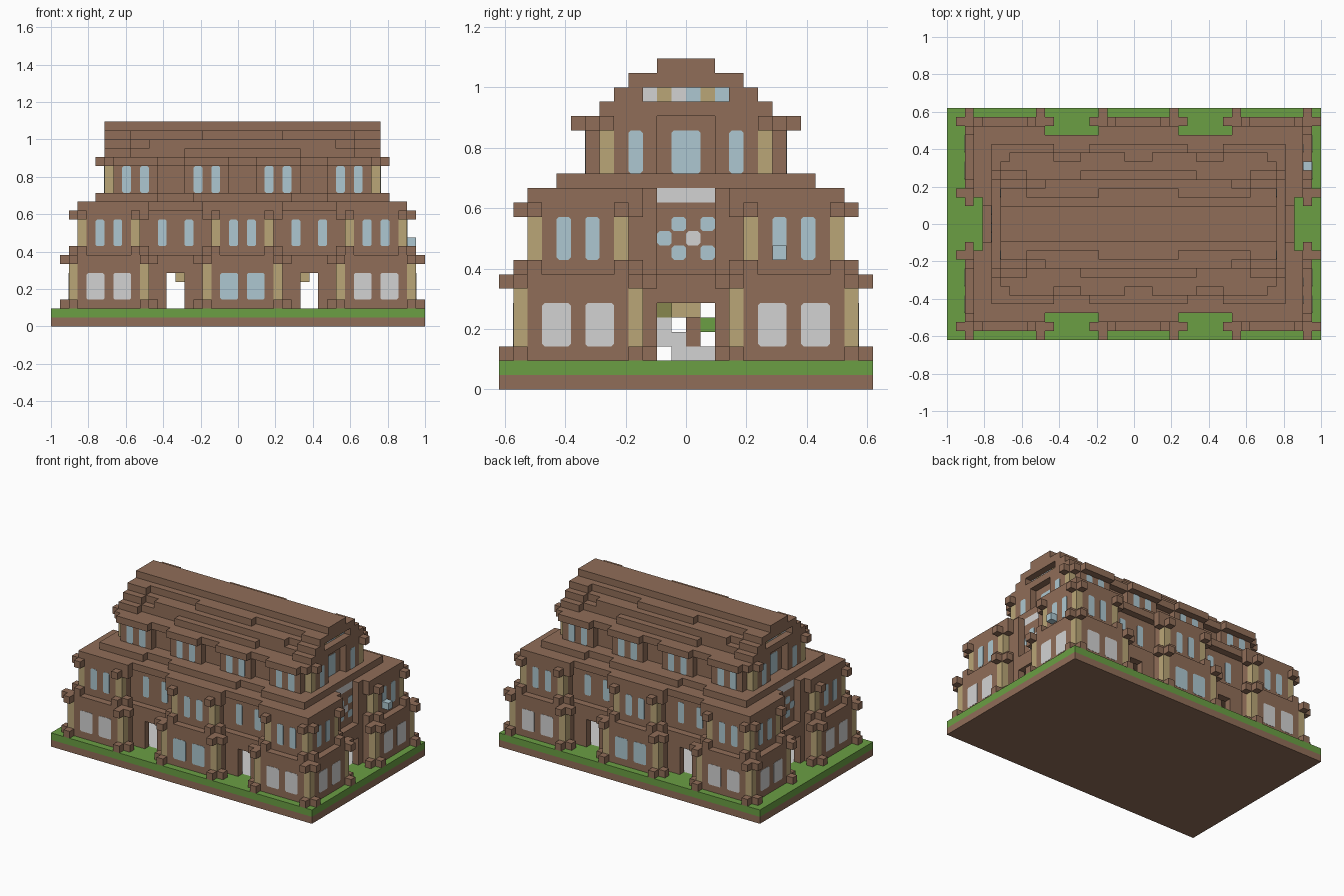
import bpy, bmesh
from mathutils import Vector

cube = bpy.data.objects.get("Cube")
if cube:
    bpy.data.objects.remove(cube)

U = 2 / 42                      # one building block
ORIGIN = Vector((21, 13, 0))
MX, MY = 43, 26                 # mirror sums for the house (block coordinates)


def material(name, rgb):
    m = bpy.data.materials.new(name)
    m.use_nodes = True
    m.diffuse_color = (*rgb, 1)
    m.node_tree.nodes["Principled BSDF"].inputs["Base Color"].default_value = (*rgb, 1)
    return m


MATS = {
    "brown": material("brown brick", (0.28, 0.155, 0.098)),
    "green": material("grass green", (0.145, 0.345, 0.057)),
    "tan": material("tan stone", (0.49, 0.38, 0.185)),
    "blue": material("pale blue glass", (0.42, 0.575, 0.635)),
    "grey": material("light grey glass", (0.65, 0.65, 0.65)),
    "olive": material("dark olive", (0.24, 0.24, 0.075)),
}
MAT_ORDER = list(MATS)
cells = {}                      # block position -> (part, colour)
plates = {}                     # part -> set of window plates


def mirrored(x0, x1, y0, y1):
    for a, b in ((x0, x1), (MX - x1, MX - x0)):
        for c, d in ((y0, y1), (MY - y1, MY - y0)):
            yield a, b, c, d


def single(part, mat, x0, x1, y0, y1, z0, z1):
    for x in range(x0, x1):
        for y in range(y0, y1):
            for z in range(z0, z1):
                if part:
                    cells[x, y, z] = (part, mat)
                else:
                    cells.pop((x, y, z), None)


def box(part, mat, x0, x1, y0, y1, z0, z1):
    for r in mirrored(x0, x1, y0, y1):
        single(part, mat, *r, z0, z1)


def carve(*dims):
    box(None, None, *dims)


def post(part, x, y, z0, z1, base=True):
    # tan shaft with cross-shaped foot and cap
    box(part, "tan", x, x + 1, y, y + 1, z0, z1)
    for z in ([z0] if base else []) + [z1 - 1]:
        box(part, "brown", x - 1, x + 2, y, y + 1, z, z + 1)
        box(part, "brown", x, x + 1, y - 1, y + 2, z, z + 1)


def window(part, mat, axis, plane, a0, a1, z0, z1):
    group = plates.setdefault(part, set())
    lim, other = (MY, MX) if axis == "y" else (MX, MY)
    for p, s in ((plane, -1), (lim - plane, 1)):
        for a, b in ((a0, a1), (other - a1, other - a0)):
            group.add((mat, axis, p, s, a, b, z0, z1))


# Ground
single("soil_base", "brown", 0, 42, 0, 26, 0, 1)
single("lawn", "green", 0, 42, 0, 26, 1, 2)
box("hall_floor", "grey", 5, 38, 4, 22, 1, 2)

# Ground floor: hollow body, corner wings, centre bay, doors
box("ground_floor", "brown", 4, 39, 3, 23, 2, 8)
box("ground_floor", "brown", 2, 11, 1, 10, 2, 8)
box("ground_floor", "brown", 17, 26, 1, 25, 2, 8)
carve(5, 38, 4, 22, 2, 7)
carve(13, 15, 0, 5, 2, 6)
carve(0, 6, 11, 15, 2, 6)
for x, y in ((2, 1), (10, 1), (17, 1), (2, 9)):
    post("ground_floor_posts", x, y, 2, 8)

# Furniture inside the hall
box("hall_lamps", "tan", 14, 15, 12, 14, 5, 6)
single("hall_furniture", "grey", 20, 21, 12, 15, 2, 3)
single("hall_furniture", "grey", 20, 21, 11, 13, 3, 4)
single("hall_furniture", "grey", 20, 21, 11, 12, 4, 5)
single("hall_furniture", "olive", 20, 21, 11, 12, 5, 6)
single("hall_furniture", "brown", 20, 21, 13, 14, 3, 5)
single("hall_furniture", "green", 20, 21, 14, 15, 4, 5)

# Middle floor with its stepped roof slabs
box("middle_floor", "brown", 4, 39, 4, 22, 8, 13)
box("middle_floor", "brown", 3, 10, 2, 9, 8, 13)
box("middle_floor", "brown", 18, 25, 2, 24, 8, 13)
box("middle_roof", "brown", 4, 39, 3, 23, 13, 14)
box("middle_roof", "brown", 3, 11, 2, 10, 13, 14)
box("middle_roof", "brown", 17, 26, 2, 24, 13, 14)
box("middle_roof", "brown", 5, 38, 5, 21, 14, 15)
box("middle_roof", "brown", 5, 12, 4, 22, 14, 15)
box("middle_roof", "brown", 16, 27, 4, 22, 14, 15)
carve(4, 5, 11, 15, 8, 14)
box("end_fanlights", "grey", 5, 6, 11, 15, 13, 14)
for x, y in ((3, 2), (9, 2), (18, 2), (3, 8)):
    post("middle_floor_posts", x, y, 8, 13)
single("side_box", "blue", 40, 41, 19, 20, 9, 10)

# Top floor with dormers and eaves
box("top_floor", "brown", 6, 37, 7, 19, 15, 19)
box("eaves", "brown", 6, 37, 6, 20, 18, 19)
for x in (7, 15):
    box("dormers", "brown", x, x + 5, 6, 20, 15, 18)
    box("eaves", "brown", x, x + 5, 5, 21, 18, 19)
post("top_floor_posts", 6, 7, 15, 19, base=False)
carve(6, 7, 11, 15, 15, 19)

# Stepped main roof, wider in the middle and at the gables on each step
for i, x0 in enumerate((15, 11, 17)):
    z = 19 + i
    box("main_roof", "brown", 6, 37, 8 + i, 18 - i, z, z + 1)
    box("main_roof", "brown", x0, MX - x0, 7 + i, 19 - i, z, z + 1)
    box("main_roof", "brown", 6, 9, 7 + i, 19 - i, z, z + 1)
box("main_roof", "brown", 6, 37, 11, 15, 22, 23)

# Attic slits in the gable ends
carve(6, 7, 10, 16, 20, 21)
for i, mat in enumerate(("grey", "tan", "grey", "blue", "tan", "blue")):
    for x in (7, 35):
        single("attic_windows", mat, x, x + 1, 10 + i, 11 + i, 20, 21)

# Windows on the long sides
for x in (4, 7):
    window("ground_windows", "grey", "y", 1, x, x + 2, 3, 6)
window("ground_windows", "blue", "y", 1, 19, 21, 3, 6)
for x, y in ((5, 2), (7, 2), (12, 4), (15, 4), (20, 2)):
    window("middle_windows", "blue", "y", y, x, x + 1, 9, 12)
for x in (8, 10, 16, 18):
    window("top_windows", "blue", "y", 6, x, x + 1, 15, 18)

# Windows on the ends
for y in (3, 6):
    window("ground_windows", "grey", "x", 2, y, y + 2, 3, 6)
for y in (4, 6):
    window("middle_windows", "blue", "x", 3, y, y + 1, 9, 12)
window("top_windows", "blue", "x", 6, 9, 10, 15, 18)
window("top_windows", "blue", "x", 7, 12, 14, 15, 18)
rose = plates.setdefault("rose_windows", set())
for y, z in ((12, 11), (14, 11), (11, 10), (13, 10), (12, 9), (14, 9)):
    mat = "grey" if y == 13 else "blue"
    for p, s in ((5, -1), (38, 1)):
        rose.add((mat, "x", p, s, y, y + 1, z, z + 1))


def finish(bm, name):
    me = bpy.data.meshes.new(name)
    for m in MATS.values():
        me.materials.append(m)
    bm.to_mesh(me)
    bm.free()
    bpy.context.collection.objects.link(bpy.data.objects.new(name, me))


# Block parts: keep the exposed faces only and merge the flat ones
def build_part(part):
    bm = bmesh.new()
    for pos, (owner, mat) in cells.items():
        if owner != part:
            continue
        for axis in range(3):
            for s in (0, 1):
                n = list(pos)
                n[axis] += 2 * s - 1
                if tuple(n) in cells:
                    continue
                corners = []
                for a, b in ((0, 0), (1, 0), (1, 1), (0, 1)):
                    c = Vector(pos)
                    c[axis] += s
                    c[(axis + 1) % 3] += a
                    c[(axis + 2) % 3] += b
                    corners.append(bm.verts.new((c - ORIGIN) * U))
                f = bm.faces.new(corners if s else corners[::-1])
                f.material_index = MAT_ORDER.index(mat)
    bmesh.ops.remove_doubles(bm, verts=bm.verts, dist=U / 50)
    bmesh.ops.dissolve_limit(bm, angle_limit=0.01, verts=bm.verts,
                             edges=bm.edges, delimit={"MATERIAL"})
    finish(bm, part)


# Window plates with clipped corners
def build_plates(part, group):
    bm = bmesh.new()
    c = 0.17
    for mat, axis, p, s, a, b, z0, z1 in sorted(group):
        outline = ((a + c, z0), (b - c, z0), (b, z0 + c), (b, z1 - c),
                   (b - c, z1), (a + c, z1), (a, z1 - c), (a, z0 + c))
        rings = []
        for d in (p, p + s * 0.03):
            pts = [(h, d, z) if axis == "y" else (d, h, z) for h, z in outline]
            rings.append([bm.verts.new((Vector(q) - ORIGIN) * U) for q in pts])
        back, front = rings
        faces = [bm.faces.new(front)]
        for i in range(len(front)):
            j = (i + 1) % len(front)
            faces.append(bm.faces.new((back[i], back[j], front[j], front[i])))
        faces.append(bm.faces.new(back[::-1]))
        for f in faces:
            f.material_index = MAT_ORDER.index(mat)
    bmesh.ops.recalc_face_normals(bm, faces=bm.faces)
    finish(bm, part)


for part in sorted({owner for owner, _ in cells.values()}):
    build_part(part)
for part, group in plates.items():
    build_plates(part, group)
